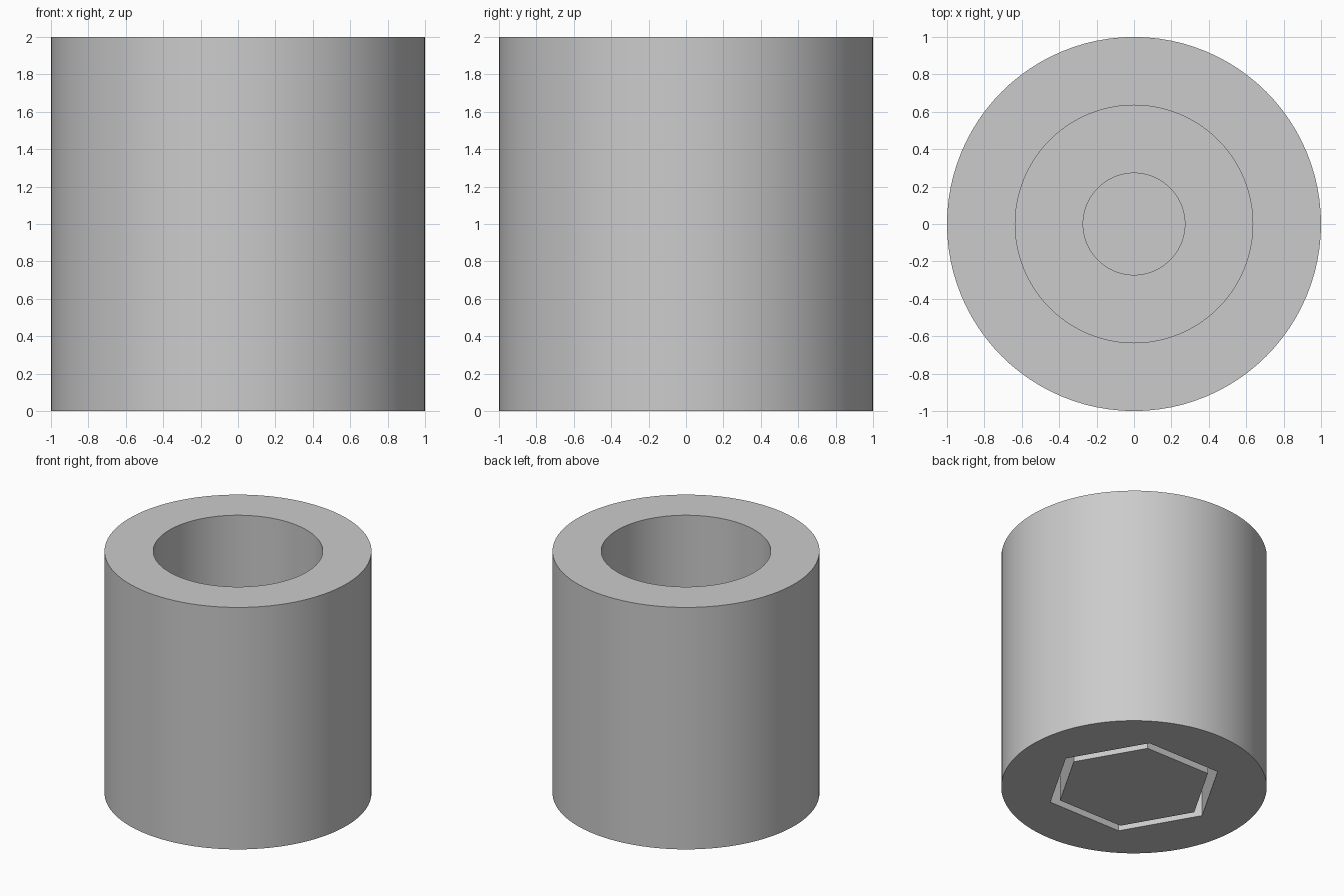
import bpy

cube = bpy.data.objects.get("Cube")
if cube:
    bpy.data.objects.remove(cube, do_unlink=True)

SIDES = 96
NUT_DEPTH = 0.46
HEAD_FLOOR = 0.92

grey = bpy.data.materials.new("light grey")
grey.use_nodes = True
colour = (0.6, 0.6, 0.6, 1)
grey.diffuse_color = colour
grey.node_tree.nodes["Principled BSDF"].inputs["Base Color"].default_value = colour


def prism(name, radius, bottom, top, sides=SIDES, turn=0.0):
    """Upright prism between two heights."""
    bpy.ops.mesh.primitive_cylinder_add(
        vertices=sides, radius=radius, depth=top - bottom,
        location=(0, 0, (top + bottom) / 2), rotation=(0, 0, turn))
    obj = bpy.context.object
    obj.name = name
    obj.data.materials.append(grey)
    return obj


def cut(target, cutter):
    """Subtract the cutter, then discard it."""
    mod = target.modifiers.new("cut", 'BOOLEAN')
    mod.operation = 'DIFFERENCE'
    mod.solver = 'EXACT'
    mod.object = cutter
    bpy.ops.object.select_all(action='DESELECT')
    bpy.context.view_layer.objects.active = target
    target.select_set(True)
    bpy.ops.object.modifier_apply(modifier=mod.name)
    bpy.data.objects.remove(cutter, do_unlink=True)


QUARTER = 1.5708  # primitive starts on +y, so turn a hexagon corner onto x

# Spacer body with a wide upper bore, a narrow screw hole and a nut pocket
body = prism("spacer_body", 1.0, 0, 2)
cut(body, prism("upper_bore", 0.635, HEAD_FLOOR, 2.2))
cut(body, prism("nut_pocket", 0.67, -0.2, NUT_DEPTH, 6, QUARTER))
cut(body, prism("screw_hole", 0.272, NUT_DEPTH - 0.1, HEAD_FLOOR + 0.1))

# Smooth round walls, crisp rims
bpy.context.view_layer.objects.active = body
body.select_set(True)
bpy.ops.object.shade_smooth_by_angle(angle=0.5)

# Loose hexagonal plug filling the pocket with a narrow gap all round
prism("hex_plug", 0.592, 0, NUT_DEPTH - 0.02, 6, QUARTER)
